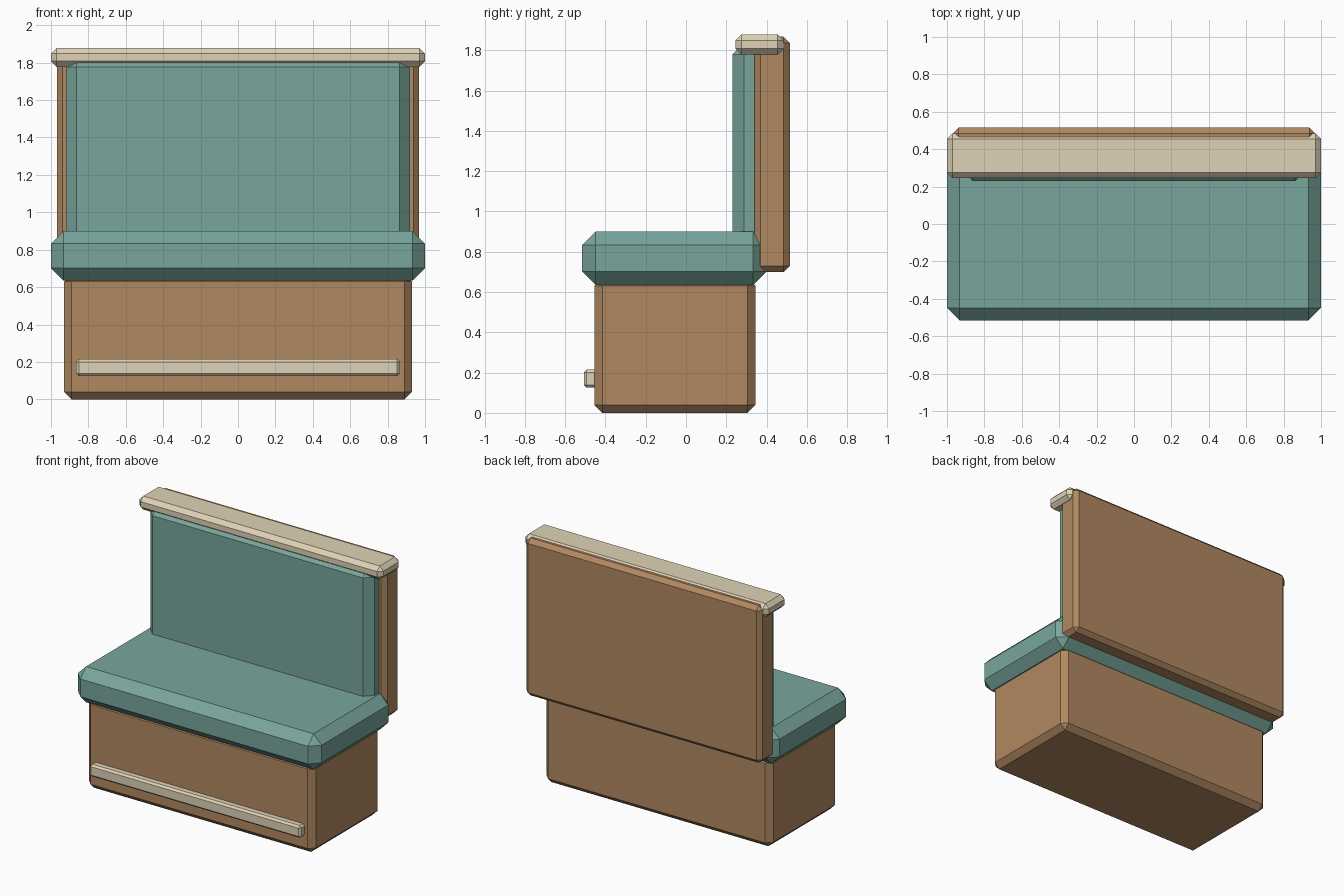
import bpy

if "Cube" in bpy.data.objects:
    bpy.data.objects.remove(bpy.data.objects["Cube"])


def material(name, rgb):
    mat = bpy.data.materials.new(name)
    mat.diffuse_color = (*rgb, 1)
    mat.use_nodes = True
    mat.node_tree.nodes["Principled BSDF"].inputs["Base Color"].default_value = mat.diffuse_color
    return mat


def chamfered_box(name, half_width, y, z, chamfer, mat):
    """Box centred on x = 0, spanning the y and z ranges, with flat cut edges."""
    bpy.ops.mesh.primitive_cube_add(
        size=1, location=(0, (y[0] + y[1]) / 2, (z[0] + z[1]) / 2))
    obj = bpy.context.object
    obj.name = name
    obj.scale = (2 * half_width, y[1] - y[0], z[1] - z[0])
    bpy.ops.object.transform_apply(location=False, rotation=False, scale=True)
    bevel = obj.modifiers.new("chamfer", 'BEVEL')
    bevel.width = chamfer
    bevel.segments = 1
    obj.data.materials.append(mat)
    return obj


wood = material("wood", (0.44, 0.25, 0.12))
fabric = material("fabric", (0.19, 0.38, 0.33))
trim = material("trim", (0.74, 0.65, 0.47))

# Plinth and the kick rail along its front
chamfered_box("base", 0.93, (-0.455, 0.345), (0, 0.67), 0.04, wood)
chamfered_box("kick_rail", 0.865, (-0.507, -0.435), (0.125, 0.215), 0.014, trim)

# Upholstery
chamfered_box("seat_cushion", 1.0, (-0.515, 0.40), (0.635, 0.90), 0.067, fabric)
chamfered_box("back_cushion", 0.92, (0.23, 0.40), (0.78, 1.835), 0.057, fabric)

# Back panel and top rail
chamfered_box("back_panel", 0.967, (0.34, 0.515), (0.70, 1.867), 0.03, wood)
chamfered_box("top_rail", 1.0, (0.245, 0.485), (1.778, 1.878), 0.03, trim)
